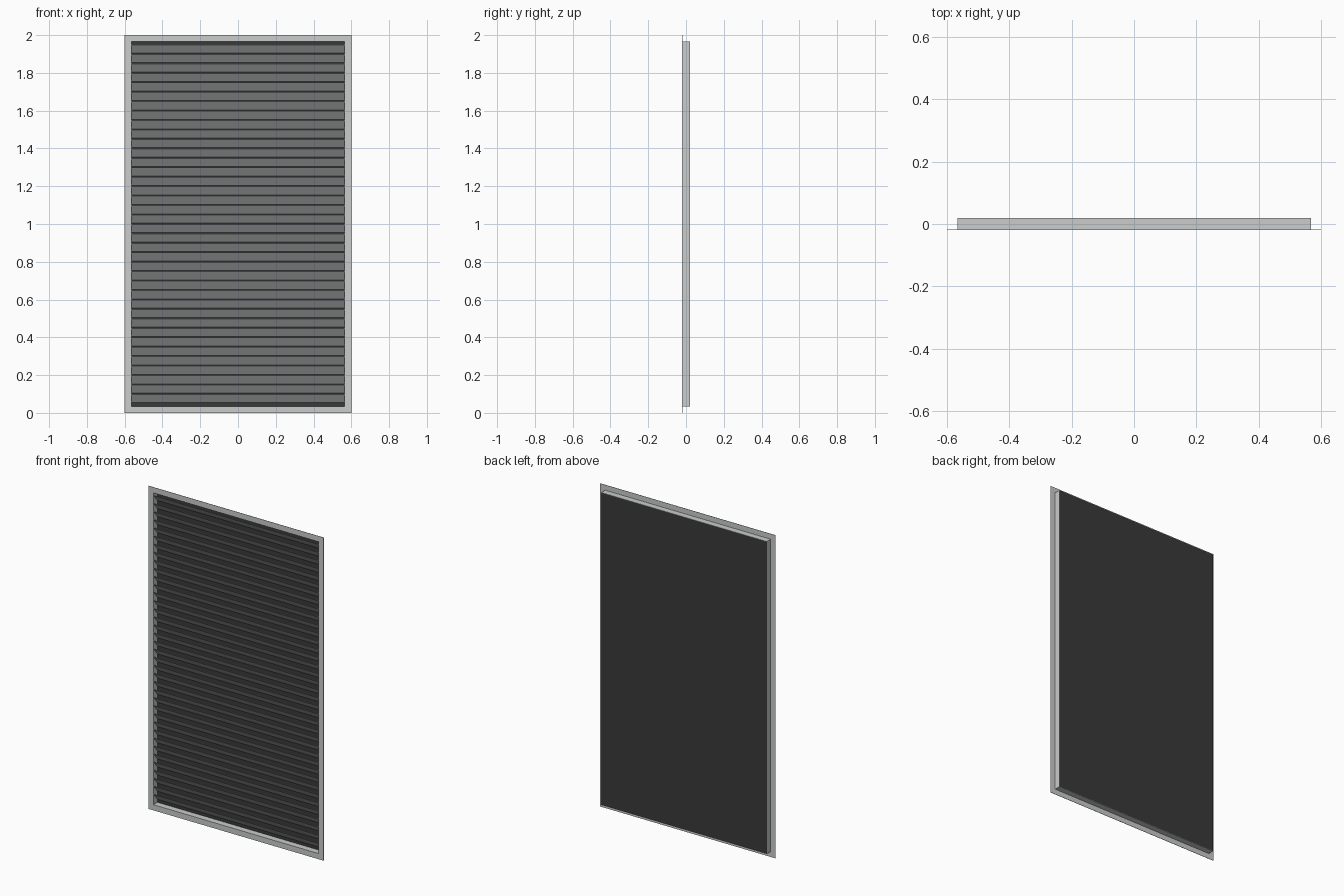
import bpy
import bmesh

cube = bpy.data.objects.get("Cube")
if cube:
    bpy.data.objects.remove(cube, do_unlink=True)

WIDTH, HEIGHT = 1.2, 2.0       # flange outline
RIM = 0.035                    # flange width
FRONT, BACK = -0.02, 0.02
SHEET = 0.002                  # sheet metal thickness
PITCH, SLATS = 0.05, 38


def material(name, color):
    mat = bpy.data.materials.new(name)
    mat.use_nodes = True
    mat.diffuse_color = color
    mat.node_tree.nodes["Principled BSDF"].inputs["Base Color"].default_value = color
    return mat


def finish(name, bm, mat):
    bmesh.ops.recalc_face_normals(bm, faces=bm.faces)
    mesh = bpy.data.meshes.new(name)
    bm.to_mesh(mesh)
    bm.free()
    mesh.materials.append(mat)
    obj = bpy.data.objects.new(name, mesh)
    bpy.context.collection.objects.link(obj)
    return obj


def rectangle(bm, inset, y):
    x = WIDTH / 2 - inset
    return [bm.verts.new((sx * x, y, z)) for sx, z in
            ((-1, inset), (1, inset), (1, HEIGHT - inset), (-1, HEIGHT - inset))]


def bridge(bm, a, b):
    for i in range(len(a)):
        j = (i + 1) % len(a)
        bm.faces.new((a[i], a[j], b[j], b[i]))


metal = material("light grey metal", (0.59, 0.61, 0.60, 1))
dark = material("dark backing", (0.042, 0.042, 0.042, 1))

# Frame: an L section (flange and collar) swept around the rectangle
bm = bmesh.new()
collar = RIM - SHEET
section = [(0, FRONT), (RIM, FRONT), (RIM, BACK), (collar, BACK),
           (collar, FRONT + SHEET), (0, FRONT + SHEET)]
loops = [rectangle(bm, inset, y) for inset, y in section]
for k, loop in enumerate(loops):
    bridge(bm, loop, loops[(k + 1) % len(loops)])
finish("frame", bm, metal)

# Backing panel closing the rear of the collar
bm = bmesh.new()
near, far = rectangle(bm, RIM, BACK - SHEET / 2), rectangle(bm, RIM, BACK)
bridge(bm, near, far)
bm.faces.new(near)
bm.faces.new(far)
finish("back_panel", bm, dark)

# One slat, high at the front and low at the back, repeated upward
bm = bmesh.new()
x = WIDTH / 2 - RIM
rise, y0, y1 = 0.046, FRONT + SHEET / 2, BACK - SHEET / 2
profile = [(y0, 0), (y1, -rise + SHEET), (y1, -rise), (y0, -SHEET)]
left, right = [[bm.verts.new((sx * x, y, z)) for y, z in profile] for sx in (1, -1)]
bridge(bm, left, right)
bm.faces.new(left)
bm.faces.new(right)
slats = finish("louvre_slats", bm, metal)
slats.location.z = 2 * PITCH
array = slats.modifiers.new("Repeat", 'ARRAY')
array.count = SLATS
array.use_relative_offset = False
array.use_constant_offset = True
array.constant_offset_displace = (0, 0, PITCH)
